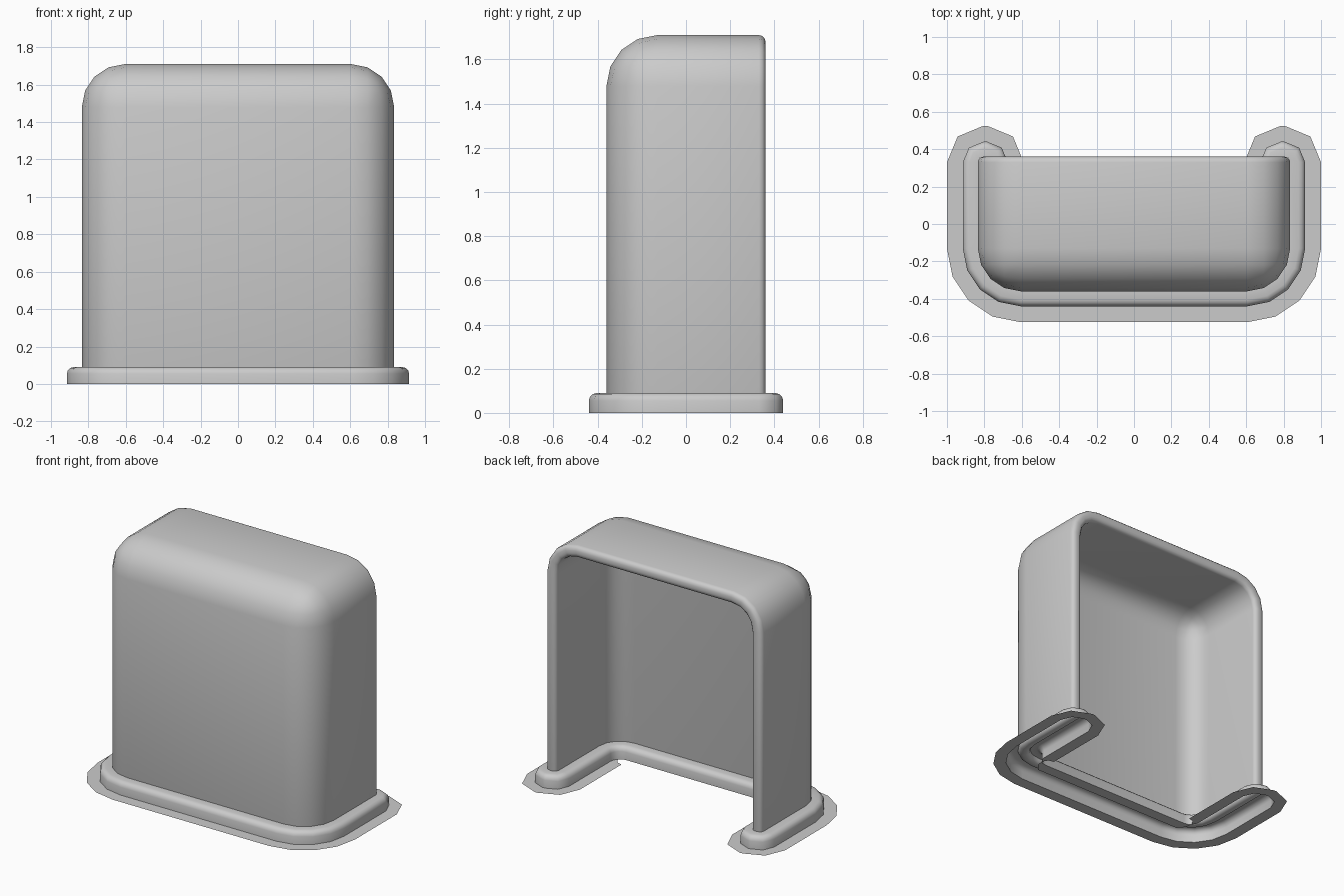
import bpy, bmesh, math

if "Cube" in bpy.data.objects:
    bpy.data.objects.remove(bpy.data.objects["Cube"])

W, D, H = 0.835, 0.36, 1.71      # hood half width, half depth, height
T, R, RIM = 0.08, 0.23, 0.03     # wall thickness, corner radius, rim rounding
BASE_H = 0.09


def finish(bm, name):
    mesh = bpy.data.meshes.new(name)
    bm.to_mesh(mesh)
    bm.free()
    obj = bpy.data.objects.new(name, mesh)
    bpy.context.collection.objects.link(obj)
    bpy.ops.object.select_all(action='DESELECT')
    obj.select_set(True)
    bpy.context.view_layer.objects.active = obj
    return obj


def arc(cx, cy, r, a0, a1, n):
    angles = [math.radians(a0 + (a1 - a0) * i / n) for i in range(n + 1)]
    return [(cx + r * math.cos(a), cy + r * math.sin(a)) for a in angles]


def wall_outline(d, front_d=None):
    """U-shaped wall footprint grown by d; front_d is the growth at the inner front."""
    front_d = d if front_d is None else front_d
    cx, cy = -W + R, -D + R
    half = arc(cx, cy, R + d, 270, 180, 4)
    half += arc(-W + RIM, D - RIM, RIM + d, 180, 90, 2)
    half += arc(-W + T - RIM, D - RIM, RIM + d, 90, 0, 2)
    for i in range(5):
        g = d + (front_d - d) * i / 4
        half += arc(cx, cy, R - T - g, 180 + 22.5 * i, 180 + 22.5 * i, 1)[:1]
    return half + [(-x, y) for x, y in reversed(half)]


def loft(name, rings):
    bm = bmesh.new()
    loops = [[bm.verts.new((x, y, z)) for x, y in pts] for pts, z in rings]
    n = len(loops[0])
    for a, b in zip(loops, loops[1:]):
        for i in range(n):
            j = (i + 1) % n
            bm.faces.new((a[i], b[i], b[j], a[j]))
    bmesh.ops.recalc_face_normals(bm, faces=bm.faces)
    return finish(bm, name)


# Hood: rounded box, open at the back and the bottom
z0 = BASE_H - 0.035
bm = bmesh.new()
bmesh.ops.create_cube(bm, size=1)
for v in bm.verts:
    v.co = (v.co.x * 2 * W, v.co.y * 2 * D, z0 + (v.co.z + 0.5) * (H - z0))
bm.normal_update()
bmesh.ops.delete(bm, geom=[f for f in bm.faces if f.normal.y > 0.5 or f.normal.z < -0.5],
                 context='FACES')
edges = [e for e in bm.edges if len(e.link_faces) == 2]
bmesh.ops.bevel(bm, geom=edges, offset=R, offset_type='OFFSET', segments=4,
                profile=0.5, affect='EDGES')
bmesh.ops.recalc_face_normals(bm, faces=bm.faces)
top = max(bm.faces, key=lambda f: f.calc_center_median().z)
if top.normal.z < 0:
    bmesh.ops.reverse_faces(bm, faces=bm.faces)
hood = finish(bm, "hood")
solid = hood.modifiers.new("thickness", 'SOLIDIFY')
solid.thickness = T
solid.offset = -1
solid.use_even_offset = True
bev = hood.modifiers.new("rim_rounding", 'BEVEL')
bev.width = RIM
bev.segments = 3
bev.limit_method = 'ANGLE'
bev.angle_limit = math.radians(60)
bpy.ops.object.modifier_apply(modifier=solid.name)
bpy.ops.object.modifier_apply(modifier=bev.name)
bpy.ops.object.shade_smooth_by_angle(angle=math.radians(40))

# Rounded foot moulding wrapped around the wall, hollow underneath
profile = [(0.0, 0.09), (0.045, 0.09), (0.062, 0.085), (0.075, 0.072), (0.08, 0.055), (0.08, 0.0)]
loft("foot_moulding", [(wall_outline(d), z) for d, z in profile])
bpy.ops.object.shade_smooth_by_angle(angle=math.radians(50))

# Flat ground flange, tucked under the moulding at the inner front
loft("ground_flange", [(wall_outline(0.08), 0.0), (wall_outline(0.165, 0.0), 0.0)])
